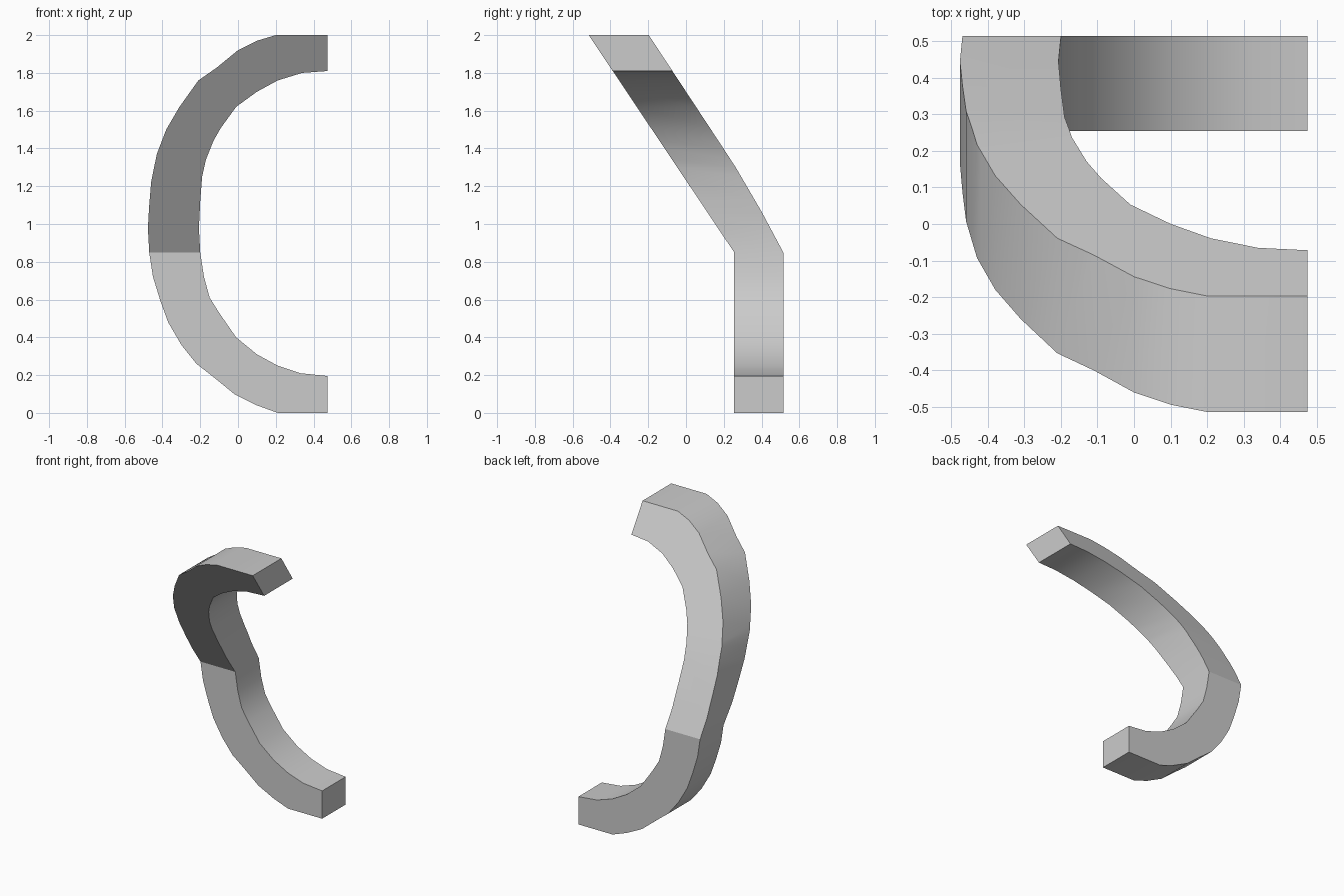
import bpy
import bmesh
import math

cube = bpy.data.objects.get("Cube")
if cube:
    bpy.data.objects.remove(cube, do_unlink=True)

# Outline of the C-shaped bar in x, z, from the lower tip to the upper tip
OUTER = [(.475, 0), (.21, 0), (.1, .04), (-.02, .1), (-.13, .19), (-.22, .26),
         (-.3, .36), (-.37, .48), (-.41, .59), (-.45, .72), (-.47, .85),
         (-.477, .98), (-.47, 1.1), (-.46, 1.22), (-.43, 1.37), (-.38, 1.5),
         (-.31, 1.62), (-.21, 1.76), (-.11, 1.83), (0, 1.92), (.1, 1.97),
         (.2, 2), (.475, 2)]
INNER = [(.475, .195), (.33, .21), (.21, .25), (.1, .31), (-.01, .4),
         (-.1, .53), (-.15, .61), (-.18, .72), (-.2, .85), (-.207, .98),
         (-.2, 1.12), (-.19, 1.25), (-.17, 1.34), (-.13, 1.44), (-.09, 1.51),
         (-.01, 1.62), (.1, 1.7), (.21, 1.76), (.34, 1.8), (.475, 1.81)]

# Depth of the front and back faces as (z, y): upright below, leaning above
FRONT = [(0, .255), (.85, .255), (2, -.515)]
BACK = [(0, .515), (.85, .515), (1.06, .403), (1.3, .263), (1.4, .198), (2, -.197)]


def depth(path, z):
    for (z0, y0), (z1, y1) in zip(path, path[1:]):
        if z <= z1 + 1e-5:
            return y0 + (y1 - y0) * (z - z0) / (z1 - z0)
    return path[-1][1]


# Flat outline, cut where the bar bends
bm = bmesh.new()
bm.faces.new([bm.verts.new((x, 0, z)) for x, z in OUTER + INNER[::-1]])
for z, _ in BACK[1:-1]:
    bmesh.ops.bisect_plane(bm, geom=bm.verts[:] + bm.edges[:] + bm.faces[:],
                           dist=1e-4, plane_co=(0, 0, z), plane_no=(0, 0, 1))

# Thicken it and lean the upper half forward
front = bm.verts[:]
extruded = bmesh.ops.extrude_face_region(bm, geom=bm.faces[:], use_keep_orig=True)
back = [v for v in extruded["geom"] if isinstance(v, bmesh.types.BMVert)]
for verts, path in ((front, FRONT), (back, BACK)):
    for v in verts:
        v.co.y = depth(path, v.co.z)
bmesh.ops.recalc_face_normals(bm, faces=bm.faces[:])

mesh = bpy.data.meshes.new("curved_bar")
bm.to_mesh(mesh)
bm.free()
bar = bpy.data.objects.new("curved_bar", mesh)
bpy.context.collection.objects.link(bar)

# Plain light grey
grey = bpy.data.materials.new("light_grey")
grey.use_nodes = True
grey.diffuse_color = (.6, .6, .6, 1)
grey.node_tree.nodes["Principled BSDF"].inputs["Base Color"].default_value = (.6, .6, .6, 1)
mesh.materials.append(grey)

bpy.context.view_layer.objects.active = bar
bar.select_set(True)
bpy.ops.object.shade_smooth_by_angle(angle=math.radians(25))
